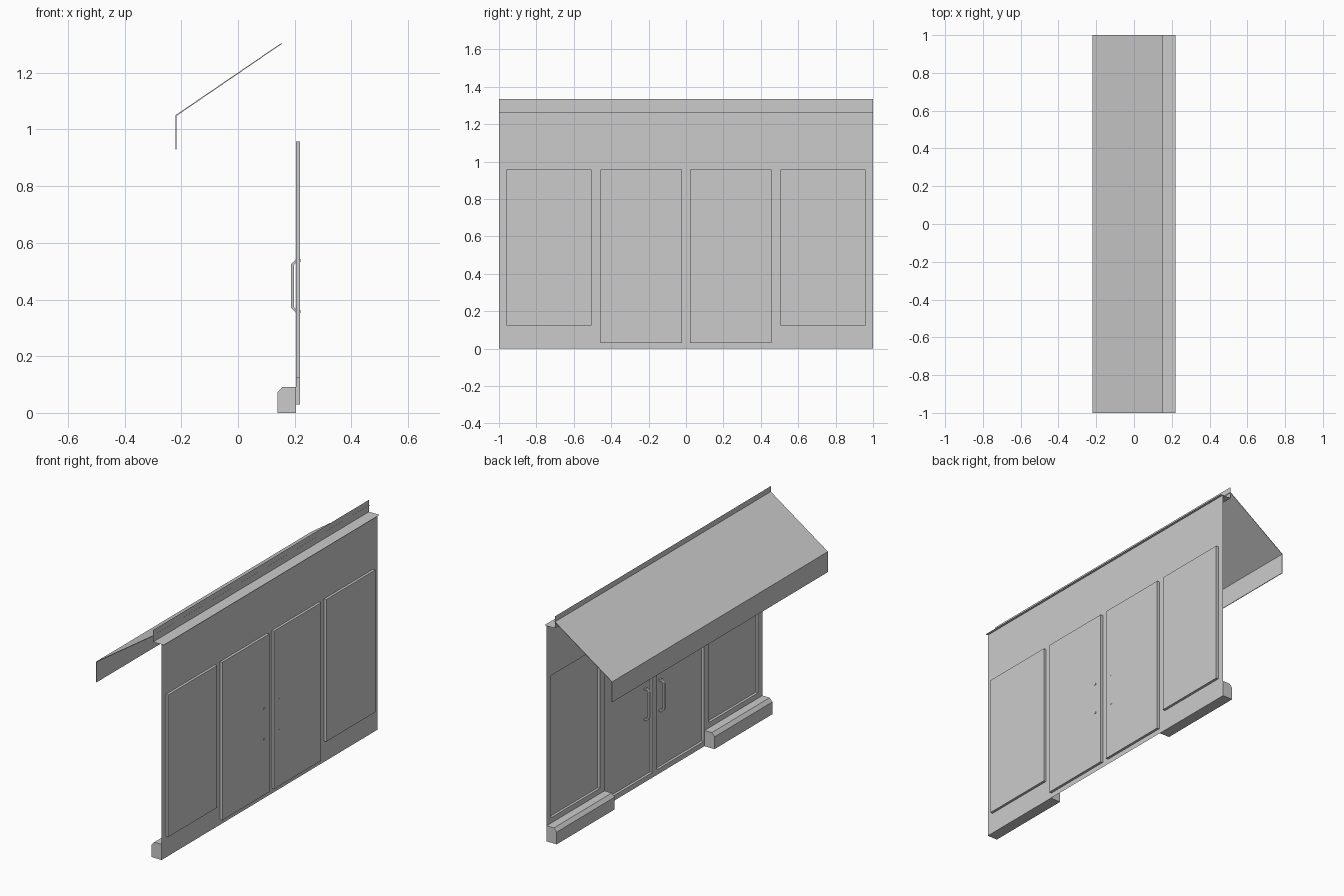
import bpy, bmesh

old = bpy.data.objects.get("Cube")
if old:
    bpy.data.objects.remove(old, do_unlink=True)

grey = bpy.data.materials.new("light_grey")
grey.use_nodes = True
COLOUR = (0.6, 0.6, 0.6, 1)
grey.diffuse_color = COLOUR
grey.node_tree.nodes["Principled BSDF"].inputs["Base Color"].default_value = COLOUR

WALL_X, PANEL_X = 0.204, 0.219


def finish(name, bm):
    mesh = bpy.data.meshes.new(name)
    bm.to_mesh(mesh)
    bm.free()
    mesh.materials.append(grey)
    obj = bpy.data.objects.new(name, mesh)
    bpy.context.collection.objects.link(obj)
    return obj


def extrude_profile(name, profile, y0, y1, closed=True):
    """Sweep an x-z outline along y; an open outline gives a thin sheet."""
    bm = bmesh.new()
    a, b = ([bm.verts.new((x, y, z)) for x, z in profile] for y in (y0, y1))
    n = len(profile)
    for i in range(n if closed else n - 1):
        j = (i + 1) % n
        bm.faces.new((a[i], a[j], b[j], b[i]))
    if closed:
        bm.faces.new(a)
        bm.faces.new(b)
        bmesh.ops.recalc_face_normals(bm, faces=bm.faces)
    return finish(name, bm)


# Shopfront wall: a sheet whose door and window panels are pushed outwards
DOOR = (0.022, 0.458, 0.03)
WINDOW = (0.506, 0.96, 0.123)
PANEL_TOP, WALL_TOP = 0.957, 1.265
half = [DOOR[0], DOOR[1], WINDOW[0], WINDOW[1], 1]
ys = [-y for y in reversed(half)] + half
zs = [0, DOOR[2], WINDOW[2], PANEL_TOP, WALL_TOP]

bm = bmesh.new()
grid = [[bm.verts.new((WALL_X, y, z)) for z in zs] for y in ys]
panels = []
for i in range(len(ys) - 1):
    for k in range(len(zs) - 1):
        face = bm.faces.new((grid[i][k], grid[i + 1][k],
                             grid[i + 1][k + 1], grid[i][k + 1]))
        c = face.calc_center_median()
        if any(lo < abs(c.y) < hi and bottom < c.z < PANEL_TOP
               for lo, hi, bottom in (DOOR, WINDOW)):
            panels.append(face)
pushed = bmesh.ops.extrude_face_region(bm, geom=panels)["geom"]
bmesh.ops.translate(bm, vec=(PANEL_X - WALL_X, 0, 0),
                    verts=[v for v in pushed if isinstance(v, bmesh.types.BMVert)])
stale = [f for f in panels if f.is_valid]
if stale:
    bmesh.ops.delete(bm, geom=stale, context='FACES_ONLY')
finish("shopfront_wall", bm)

# Ledge on the wall with an upright lip behind it
extrude_profile("top_ledge", [(PANEL_X, WALL_TOP), (0.15, WALL_TOP), (0.15, 1.335)],
                -1, 1, closed=False)

# Sloping canopy with a hanging front edge
extrude_profile("canopy", [(-0.221, 0.93), (-0.221, 1.05), (0.153, 1.305),
                           (0.153, 1.301), (-0.217, 1.048), (-0.217, 0.93)], -1, 1)

# Chamfered plinths under the windows, and door handles with through bolts
for side, s in (("left", 1), ("right", -1)):
    extrude_profile("plinth_" + side, [(WALL_X, 0), (0.139, 0), (0.139, 0.072),
                                       (0.157, 0.092), (WALL_X, 0.092)],
                    s * 0.463, s)
    lo, hi, bolt = 0.353, 0.543, 0.01
    extrude_profile("handle_" + side,
                    [(0.221, lo), (0.205, lo), (0.187, lo + 0.018),
                     (0.187, hi - 0.018), (0.205, hi), (0.221, hi),
                     (0.221, hi - bolt), (0.207, hi - bolt), (0.197, hi - 0.021),
                     (0.197, lo + 0.021), (0.207, lo + bolt), (0.221, lo + bolt)],
                    s * 0.062, s * 0.076)
